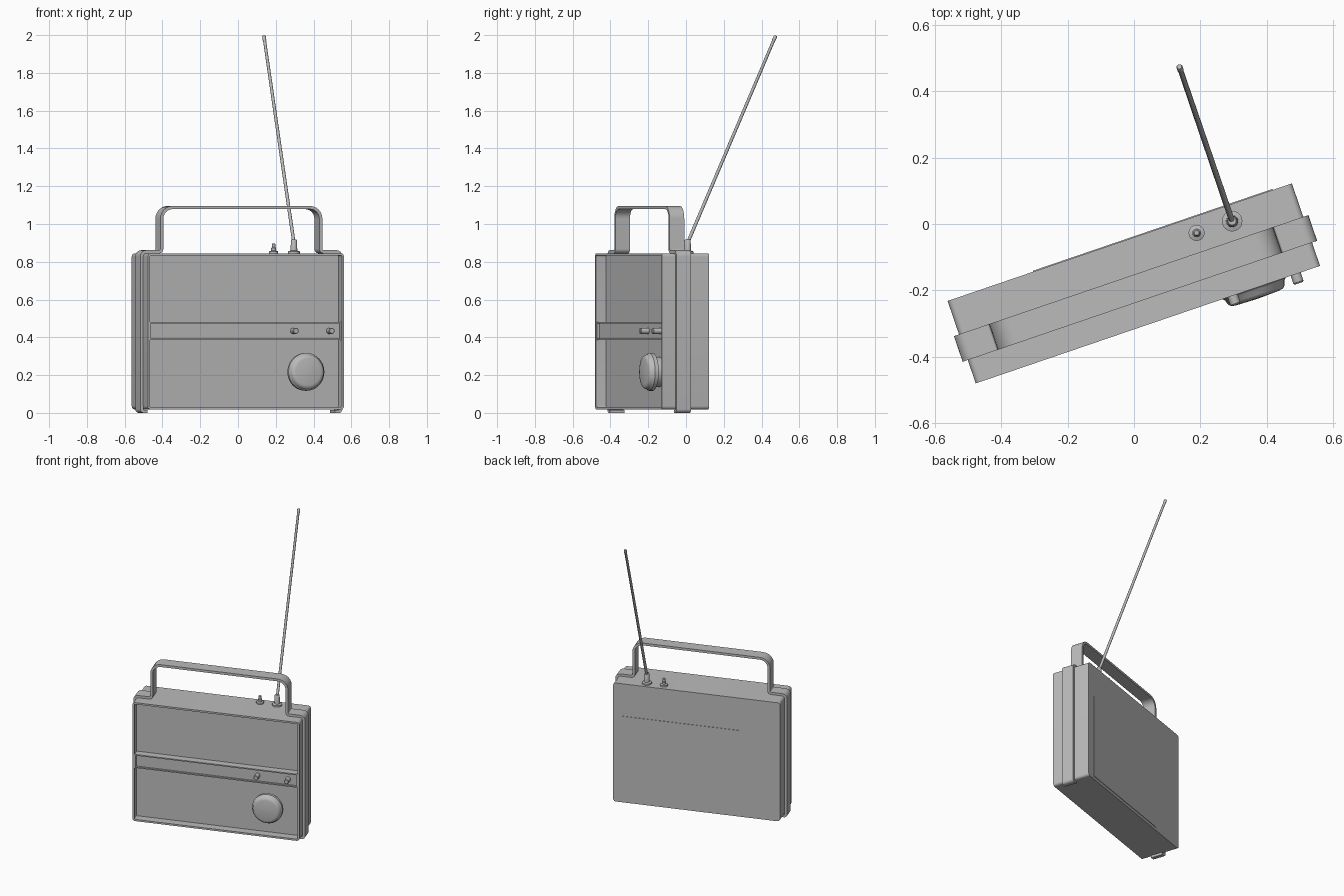
import bpy, bmesh, math
from mathutils import Vector

cube = bpy.data.objects.get("Cube")
if cube:
    bpy.data.objects.remove(cube, do_unlink=True)

TURN = math.radians(18.85)      # whole radio is turned about z
CX = -0.0585                    # middle of the case across its width
FRONT, BACK = -0.301, -0.038
BOTTOM, TOP = 0.0185, 0.845
HALF = 0.549

grey = bpy.data.materials.new("plain_grey")
grey.use_nodes = True
grey.diffuse_color = (0.5, 0.5, 0.5, 1)
grey.node_tree.nodes["Principled BSDF"].inputs["Base Color"].default_value = (0.5, 0.5, 0.5, 1)


def finish(name, bm, angle=35):
    bmesh.ops.recalc_face_normals(bm, faces=bm.faces)
    mesh = bpy.data.meshes.new(name)
    bm.to_mesh(mesh)
    bm.free()
    mesh.materials.append(grey)
    obj = bpy.data.objects.new(name, mesh)
    bpy.context.collection.objects.link(obj)
    obj.rotation_euler.z = TURN
    bpy.ops.object.select_all(action='DESELECT')
    obj.select_set(True)
    bpy.context.view_layer.objects.active = obj
    bpy.ops.object.shade_smooth_by_angle(angle=math.radians(angle))
    return obj


def fillet(points, radii, steps=6):
    """Round the inner corners of an open 2D path."""
    pts = [Vector(p) for p in points]
    out = [pts[0]]
    for a, b, c, r in zip(pts, pts[1:], pts[2:], radii):
        d1, d2 = (a - b).normalized(), (c - b).normalized()
        centre = b + (d1 + d2) * r
        for i in range(steps + 1):
            t = math.pi / 2 * i / steps
            out.append(centre - d2 * r * math.cos(t) - d1 * r * math.sin(t))
    return out + [pts[-1]]


def slab(bm, outline, y0, y1):
    """Extrude an x-z outline from y0 to y1; returns the face at y0."""
    front = bm.faces.new([bm.verts.new((p[0], y0, p[1])) for p in outline])
    back = bmesh.ops.extrude_face_region(bm, geom=[front], use_keep_orig=True)
    verts = [g for g in back["geom"] if isinstance(g, bmesh.types.BMVert)]
    bmesh.ops.translate(bm, verts=verts, vec=(0, y1 - y0, 0))
    bmesh.ops.recalc_face_normals(bm, faces=bm.faces)
    return front


def rectangle(x0, x1, z0, z1):
    return [(x0, z0), (x1, z0), (x1, z1), (x0, z1)]


def sink(bm, face, rim, depth):
    """Inset a front face and push it back."""
    bmesh.ops.inset_region(bm, faces=[face], thickness=rim, use_even_offset=True)
    walls = bmesh.ops.extrude_face_region(bm, geom=[face])
    verts = [g for g in walls["geom"] if isinstance(g, bmesh.types.BMVert)]
    bmesh.ops.translate(bm, verts=verts, vec=(0, depth, 0))
    if face.is_valid:
        bm.faces.remove(face)


def lathe(name, profile, origin, axis, sides=24):
    """Revolve (radius, height) pairs around an axis."""
    bm = bmesh.new()
    turn = Vector((0, 0, 1)).rotation_difference(Vector(axis).normalized())
    rings = []
    for r, h in profile:
        ring = []
        for i in range(sides):
            a = math.tau * i / sides
            ring.append(bm.verts.new(Vector(origin) + turn @ Vector((r * math.cos(a), r * math.sin(a), h))))
        rings.append(ring)
    for a, b in zip(rings, rings[1:]):
        for i in range(sides):
            j = (i + 1) % sides
            bm.faces.new((a[i], a[j], b[j], b[i]))
    bm.faces.new(rings[0])
    bm.faces.new(rings[-1])
    return finish(name, bm)


# Case with rounded corners and a deep front recess
middle = (TOP + BOTTOM) / 2
loop = fillet([(CX - HALF, middle), (CX - HALF, BOTTOM), (CX + HALF, BOTTOM),
               (CX + HALF, TOP), (CX - HALF, TOP), (CX - HALF, middle)], [0.018] * 4)
bm = bmesh.new()
sink(bm, slab(bm, loop[:-1], FRONT, BACK), 0.012, 0.056)
finish("case", bm)

# Control strip across the recess, with a raised lip
bm = bmesh.new()
strip = slab(bm, rectangle(CX - 0.537, CX + 0.537, 0.387, 0.481), -0.296, -0.24)
sink(bm, strip, 0.008, 0.013)
finish("control_strip", bm)

# Battery door on the back
bm = bmesh.new()
slab(bm, rectangle(-0.334, 0.43, 0.04, 0.62), BACK - 0.002, BACK + 0.003)
finish("battery_door", bm)

# One strap forms the feet, side bands and handle
half = [(0.525, 0.00825), (0.557, 0.00825), (0.557, 0.853), (0.445, 0.853), (0.445, 1.087)]
radii = [0.012, 0.025, 0.015, 0.06]
path = [(CX - x, z) for x, z in half] + [(CX + x, z) for x, z in reversed(half)]
line = fillet(path, radii + radii[::-1])
bm = bmesh.new()
rings = []
for i, p in enumerate(line):
    before = (p - line[i - 1]).normalized() if i else None
    after = (line[i + 1] - p).normalized() if i < len(line) - 1 else None
    d1, d2 = before or after, after or before
    n1, n2 = Vector((-d1.y, d1.x)), Vector((-d2.y, d2.x))
    side = (n1 + n2).normalized()
    side *= 0.00825 / max(side.dot(n1), 0.5)
    rings.append([bm.verts.new((q.x, y, q.y)) for q, y in
                  ((p + side, -0.2265), (p + side, -0.1445), (p - side, -0.1445), (p - side, -0.2265))])
for a, b in zip(rings, rings[1:]):
    for i in range(4):
        j = (i + 1) % 4
        bm.faces.new((a[i], a[j], b[j], b[i]))
bm.faces.new(rings[0])
bm.faces.new(rings[-1])
finish("handle_strap", bm)

# Tuning knob: shaft, flange and domed cap
lathe("tuning_knob", [(0.08, 0), (0.08, 0.036), (0.1, 0.038), (0.1, 0.058), (0.094, 0.064),
                      (0.09, 0.078), (0.083, 0.085), (0.07, 0.088), (0.001, 0.09)],
      (0.28, -0.244, 0.217), (0, -1, 0), 40)

# Small push buttons on the control strip
for name, x in (("inner_button", 0.212), ("outer_button", 0.413)):
    lathe(name, [(0.016, 0), (0.016, 0.044), (0.013, 0.048)], (x, -0.282, 0.434), (0, -1, 0), 16)

# Power switch and antenna on the top
lathe("power_switch", [(0.024, 0), (0.024, 0.012), (0.013, 0.016), (0.013, 0.03),
                       (0.01, 0.034), (0.01, 0.05), (0.007, 0.053)],
      (0.17, -0.0865, TOP - 0.002), (0, 0, 1))
lathe("antenna_base", [(0.031, 0), (0.031, 0.012), (0.018, 0.016), (0.016, 0.07), (0.012, 0.076)],
      (0.283, -0.0875, TOP - 0.002), (0, 0, 1))
foot, tip = Vector((0.283, -0.0875, 0.9)), Vector((0.283, 0.405, 1.9965))
length = (tip - foot).length
lathe("antenna_rod", [(0.009, 0), (0.008, length - 0.03), (0.0095, length - 0.027),
                      (0.0095, length - 0.004), (0.007, length)], foot, tip - foot, 16)
